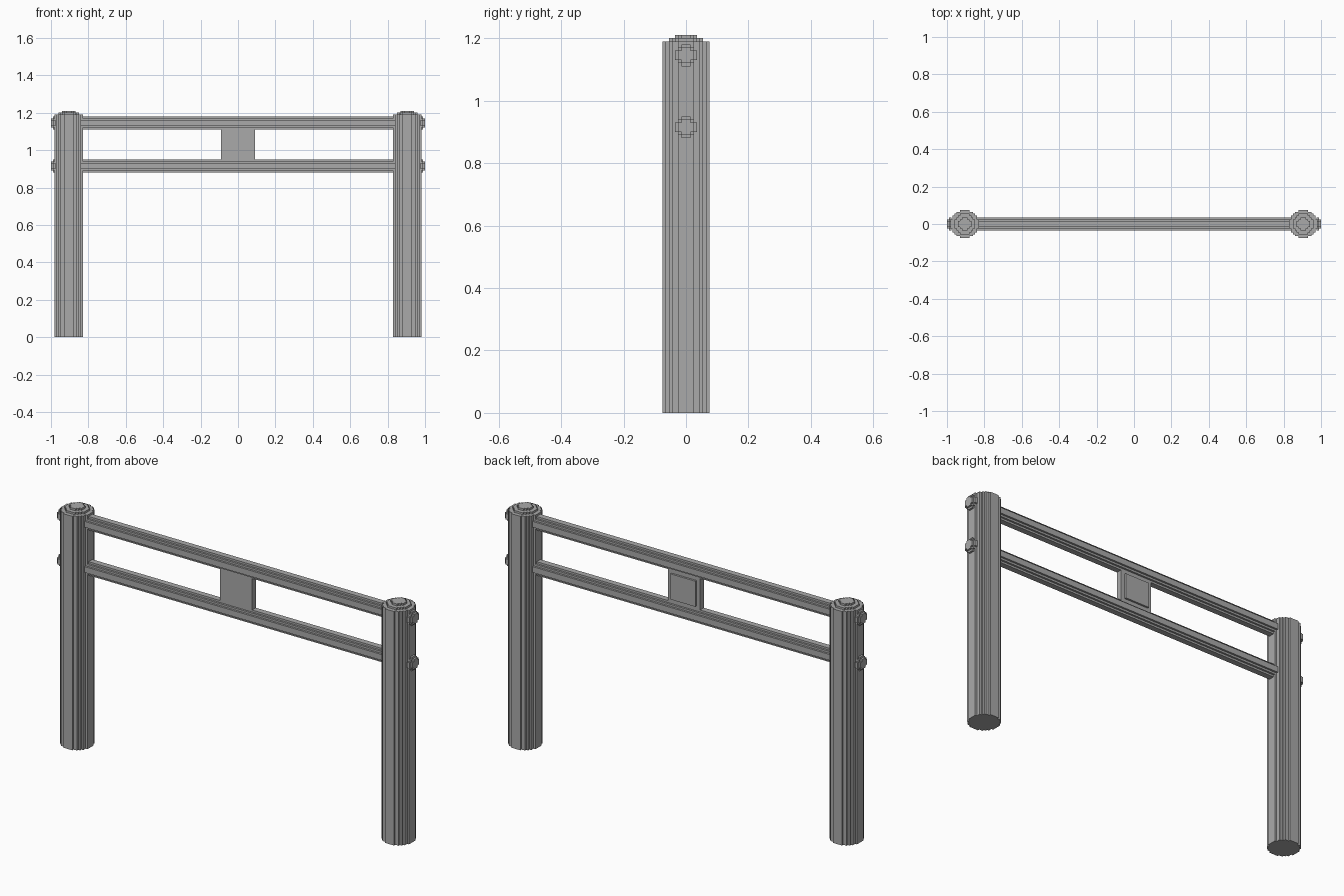
import bpy, bmesh, math
from mathutils import Vector

cube = bpy.data.objects.get("Cube")
if cube:
    bpy.data.objects.remove(cube, do_unlink=True)

U = 0.01  # size of one block step

grey = bpy.data.materials.new("plain_grey")
grey.use_nodes = True
grey.diffuse_color = (0.4, 0.4, 0.4, 1)
bsdf = next(n for n in grey.node_tree.nodes if n.type == 'BSDF_PRINCIPLED')
bsdf.inputs["Base Color"].default_value = grey.diffuse_color
bsdf.inputs["Roughness"].default_value = 0.8


def finish(bm, name):
    bmesh.ops.recalc_face_normals(bm, faces=bm.faces)
    mesh = bpy.data.meshes.new(name)
    bm.to_mesh(mesh)
    bm.free()
    mesh.materials.append(grey)
    obj = bpy.data.objects.new(name, mesh)
    bpy.context.collection.objects.link(obj)
    return obj


def stepped_circle(n):
    """Outline of a blocky disc that is 2n+1 steps across."""
    side = []
    for row in range(-n, n + 1):
        half = int(math.sqrt((n + 0.4) ** 2 - row ** 2)) + 0.5
        if side and side[-1][0] == half:
            side.pop()
        else:
            side.append((half, row - 0.5))
        side.append((half, row + 0.5))
    return side + [(-a, b) for a, b in reversed(side)]


def add_prism(bm, n, start, end, along_x=False, centre=(0, 0, 0)):
    """Extrude a stepped disc along z, or along x."""
    verts = []
    for a, b in stepped_circle(n):
        p = (start, a * U, b * U) if along_x else (a * U, b * U, start)
        verts.append(bm.verts.new(Vector(centre) + Vector(p)))
    face = bm.faces.new(verts)
    ext = bmesh.ops.extrude_face_region(bm, geom=[face], use_keep_orig=True)
    moved = [v for v in ext["geom"] if isinstance(v, bmesh.types.BMVert)]
    d = end - start
    bmesh.ops.translate(bm, verts=moved, vec=(d, 0, 0) if along_x else (0, 0, d))


def box(name, low, high):
    bm = bmesh.new()
    bmesh.ops.create_cube(bm, size=1)
    for v in bm.verts:
        v.co = [l if c < 0 else h for c, l, h in zip(v.co, low, high)]
    return finish(bm, name)


RAILS = {"upper": 1.145, "lower": 0.915}

# Posts with stepped caps, and two-layer bolt heads on their outer sides
for side, sign in (("left", 1), ("right", -1)):
    bm = bmesh.new()
    for n, low, high in ((7, 0, 1.19), (5, 1.19, 1.2), (3, 1.2, 1.21)):
        add_prism(bm, n, low, high, centre=(sign * 0.905, 0, 0))
    finish(bm, side + "_post")
    for level, z in RAILS.items():
        bm = bmesh.new()
        add_prism(bm, 3, sign * 0.975, sign * 0.99, True, (0, 0, z))
        add_prism(bm, 2, sign * 0.99, sign * 1.0, True, (0, 0, z))
        finish(bm, f"{side}_{level}_bolt")

# Crossbars
for level, z in RAILS.items():
    bm = bmesh.new()
    add_prism(bm, 3, -0.85, 0.85, True, (0, 0, z))
    finish(bm, level + "_rail")

# Centre plate, with a raised panel on the back
box("centre_plate", (-0.09, -0.015, 0.95), (0.09, 0.015, 1.11))
box("back_panel", (-0.07, 0.015, 0.965), (0.07, 0.025, 1.095))
